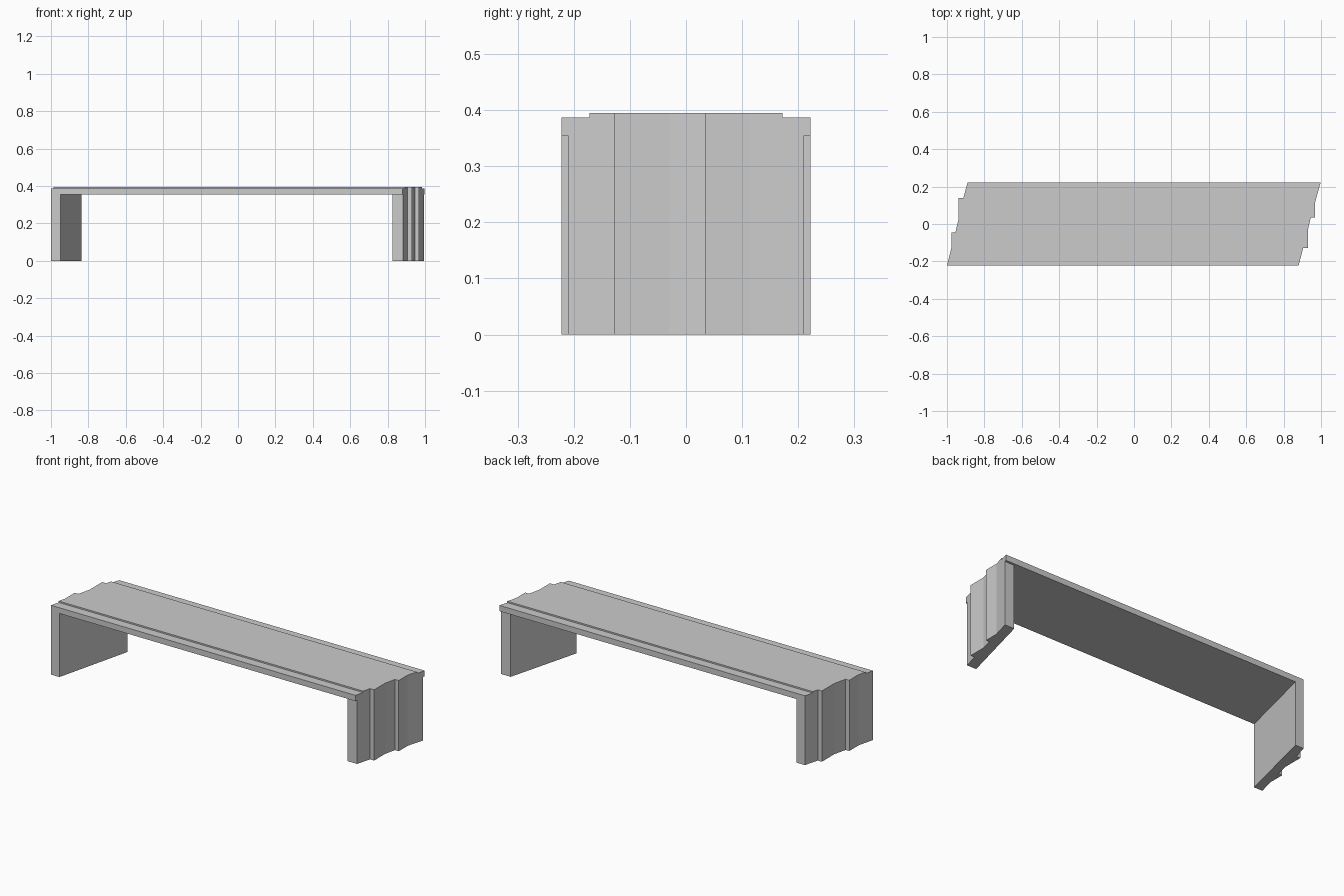
import bpy, bmesh

if "Cube" in bpy.data.objects:
    bpy.data.objects.remove(bpy.data.objects["Cube"], do_unlink=True)

grey = bpy.data.materials.new("plain grey")
grey.diffuse_color = (0.6, 0.6, 0.6, 1)
grey.use_nodes = True
grey.node_tree.nodes["Principled BSDF"].inputs["Base Color"].default_value = (0.6, 0.6, 0.6, 1)

# Stepped end outlines, front to back
RIGHT = [(0.88, -0.222), (0.905, -0.127), (0.93, -0.127), (0.93, -0.03), (0.945, 0.035),
         (0.968, 0.035), (0.968, 0.115), (0.998, 0.222)]
LEFT = [(-1, -0.222), (-0.977, -0.13), (-0.977, -0.045), (-0.955, -0.045), (-0.937, 0.03),
        (-0.937, 0.14), (-0.912, 0.14), (-0.89, 0.222)]


def clip(line, limit):
    """Shorten an end outline to the band -limit <= y <= limit."""
    def cut(a, b, y):
        return (a[0] + (b[0] - a[0]) * (y - a[1]) / (b[1] - a[1]), y)
    inner = [p for p in line if abs(p[1]) < limit]
    return [cut(line[0], line[1], -limit)] + inner + [cut(line[-2], line[-1], limit)]


def prism(name, outline, z0, z1):
    """Extrude a plan outline upward into a solid."""
    bm = bmesh.new()
    face = bm.faces.new([bm.verts.new((x, y, z0)) for x, y in outline])
    top = bmesh.ops.extrude_face_region(bm, geom=[face])["geom"]
    verts = [v for v in top if isinstance(v, bmesh.types.BMVert)]
    bmesh.ops.translate(bm, verts=verts, vec=(0, 0, z1 - z0))
    bmesh.ops.recalc_face_normals(bm, faces=bm.faces)
    mesh = bpy.data.meshes.new(name)
    bm.to_mesh(mesh)
    bm.free()
    mesh.materials.append(grey)
    obj = bpy.data.objects.new(name, mesh)
    bpy.context.collection.objects.link(obj)


# Deck slab and the raised walkway along its middle
prism("deck", RIGHT + LEFT[::-1], 0.355, 0.387)
prism("raised_walkway", clip(RIGHT, 0.172) + clip(LEFT, 0.172)[::-1], 0.387, 0.395)

# Slanted end walls with straight inner faces
prism("positive_x_end_wall", clip(RIGHT, 0.21) + [(0.936, 0.21), (0.825, -0.21)], 0, 0.355)
prism("negative_x_end_wall", LEFT + [(-0.838, 0.222), (-0.948, -0.222)], 0, 0.355)
